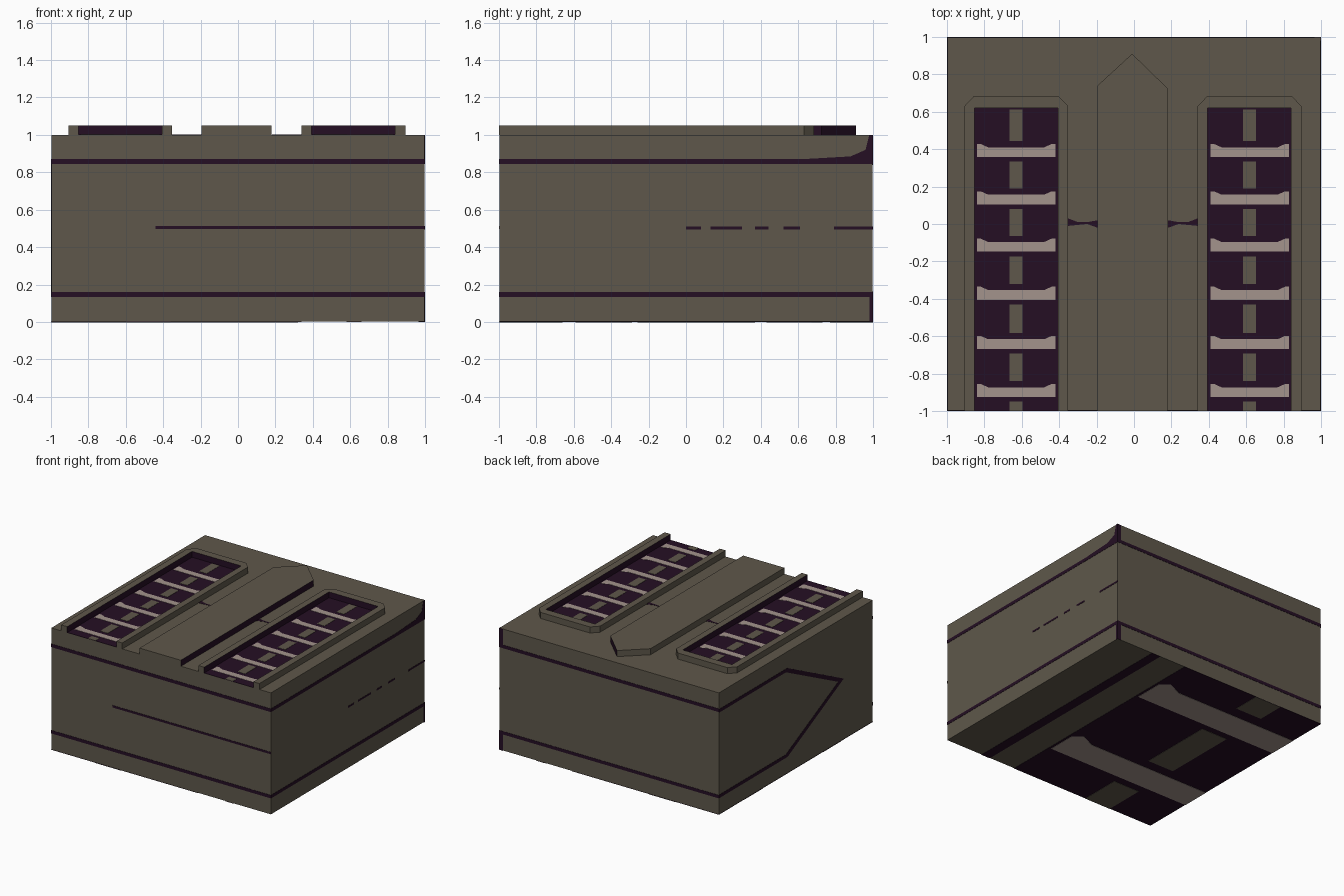
import bpy, bmesh
from mathutils import Vector

if "Cube" in bpy.data.objects:
    bpy.data.objects.remove(bpy.data.objects["Cube"])


def material(name, rgb):
    m = bpy.data.materials.new(name)
    m.diffuse_color = (*rgb, 1)
    m.use_nodes = True
    m.node_tree.nodes["Principled BSDF"].inputs["Base Color"].default_value = m.diffuse_color
    return m


OLIVE = material("olive grey", (0.114, 0.097, 0.070))
DARK = material("dark plum", (0.018, 0.0045, 0.017))
PALE = material("pale grey", (0.366, 0.296, 0.262))
T = 0.002      # paint plate thickness
MID = -0.006   # symmetry line of the raised parts


def prism(name, pts, axis, lo, hi, mat, mat2=None, rule=None):
    """Extrude a 2D outline along an axis; faces matching rule get mat2."""
    def place(p, h):
        if axis == 'z':
            return Vector((p[0], p[1], h))
        if axis == 'y':
            return Vector((p[0], h, p[1]))
        return Vector((h, p[0], p[1]))
    bm = bmesh.new()
    a = [bm.verts.new(place(p, lo)) for p in pts]
    b = [bm.verts.new(place(p, hi)) for p in pts]
    bm.faces.new(a)
    bm.faces.new(b)
    n = len(pts)
    for i in range(n):
        j = (i + 1) % n
        bm.faces.new((a[i], a[j], b[j], b[i]))
    bmesh.ops.recalc_face_normals(bm, faces=bm.faces)
    bm.normal_update()
    if rule:
        for f in bm.faces:
            f.material_index = int(rule(f.calc_center_median(), f.normal))
    me = bpy.data.meshes.new(name)
    bm.to_mesh(me)
    bm.free()
    me.materials.append(mat)
    if mat2:
        me.materials.append(mat2)
    ob = bpy.data.objects.new(name, me)
    bpy.context.collection.objects.link(ob)
    return ob


def rect(x0, y0, x1, y1):
    return [(x0, y0), (x1, y0), (x1, y1), (x0, y1)]


# Main block, a hair small so that painted plates finish flush
prism("block", rect(-1 + T, -1 + T, 1 - T, 1 - T), 'z', T, 1, OLIVE)

# Painted bands on the sides
SIDES = {"front": ('y', -1, -1 + T), "back": ('y', 1 - T, 1),
         "right": ('x', 1 - T, 1), "left": ('x', -1, -1 + T)}


def side_paint(side, name, pts):
    axis, lo, hi = SIDES[side]
    prism(side + "_" + name, pts, axis, lo, hi, DARK)


for side in ("front", "back", "right"):
    side_paint(side, "lower_band", rect(-1, 0.134, 1, 0.160))
    side_paint(side, "upper_band", rect(-1, 0.843, 1, 0.870))
side_paint("front", "middle_line", rect(-0.44, 0.496, 1, 0.514))
for y0, y1 in ((0.0, 0.08), (0.13, 0.3), (0.37, 0.44), (0.52, 0.61), (0.79, 1)):
    side_paint("right", "middle_dash", rect(y0, 0.495, y1, 0.509))
side_paint("right", "upper_corner", [(0.62, 0.87), (0.88, 0.885), (0.96, 0.92),
                                     (0.98, 1), (1, 1), (1, 0.87)])
side_paint("right", "lower_corner", rect(0.98, 0, 1, 0.134))
side_paint("back", "upper_corner", rect(0.965, 0.87, 1, 1))
side_paint("back", "lower_corner", rect(0.965, 0, 1, 0.134))
# Arrow outline on the left side
side_paint("left", "arrow", [(1, 0.135), (0.11, 0.135), (-0.62, 0.5), (0.11, 0.865),
                             (1, 0.865), (1, 0.838), (0.13, 0.838), (-0.55, 0.5),
                             (0.13, 0.162), (1, 0.162)])

# Central raised spine with a pointed back end, dark on its right walls
prism("spine", [(-0.195, -1), (0.18, -1), (0.18, 0.725), (-0.01, 0.91), (-0.195, 0.74)],
      'z', 1, 1.05, OLIVE, DARK, lambda c, n: n.x > 0.3)

# Raised open frames with a dark ladder floor, mirrored left and right
FRAME = [(-0.907, -1), (-0.852, -1), (-0.852, 0.62), (-0.405, 0.62), (-0.405, -1),
         (-0.352, -1), (-0.352, 0.63), (-0.405, 0.685), (-0.855, 0.685), (-0.907, 0.63)]
RUNGS = [0.388, 0.135, -0.118, -0.375, -0.638, -0.895]


def inner_wall(c, n):
    return abs(n.z) < 0.5 and 0.39 < abs(c.x - MID) < 0.86 and c.y < 0.65 and c.y > -0.99


for label, s in (("left", 1), ("right", -1)):
    def flip(pts):
        return [(p[0], p[1]) if s == 1 else (2 * MID - p[0], p[1]) for p in pts]
    prism(label + "_frame", flip(FRAME), 'z', 1, 1.05, OLIVE, DARK, inner_wall)
    prism(label + "_ladder_floor", flip(rect(-0.852, -1, -0.405, 0.62)), 'z', 1, 1 + T, DARK)
    prism(label + "_link_line", flip([(-0.352, 0.03), (-0.3, 0.01), (-0.25, 0.01), (-0.195, 0.02),
                                      (-0.195, -0.02), (-0.25, 0), (-0.352, -0.01)]),
          'z', 1, 1 + T, DARK)
    for y in RUNGS:
        prism(label + "_rung", flip([(-0.84, y - 0.03), (-0.42, y - 0.03), (-0.42, y + 0.04),
                                     (-0.44, y + 0.04), (-0.48, y + 0.022), (-0.78, y + 0.022),
                                     (-0.82, y + 0.04), (-0.84, y + 0.04)]),
              'z', 1 + T, 1 + 2 * T, PALE)
    tops = [0.612] + [y - 0.055 for y in RUNGS]
    ends = [y + 0.055 for y in RUNGS] + [-1]
    for a, b in zip(tops, ends):
        prism(label + "_centre_bar", flip(rect(-0.665, b, -0.595, a)),
              'z', 1 + T, 1 + 2 * T, OLIVE)

# Underside: enlarged ladder pattern
prism("underside_edge_line", rect(0.58, -1, 0.66, 1), 'z', 0, T, DARK)
prism("underside_floor", rect(-1, -1, 0.34, 1), 'z', 0, T, DARK)
for y in (0.56, -0.46):
    prism("underside_rung", [(-1, y - 0.13), (0.32, y - 0.13), (0.32, y + 0.11), (0.25, y + 0.17),
                             (0.12, y + 0.11), (-1, y + 0.11)], 'z', -T, 0, PALE)
for y0, y1 in ((0.77, 1), (-0.26, 0.37), (-1, -0.66)):
    prism("underside_bar", rect(-0.60, y0, -0.36, y1), 'z', -T, 0, OLIVE)
